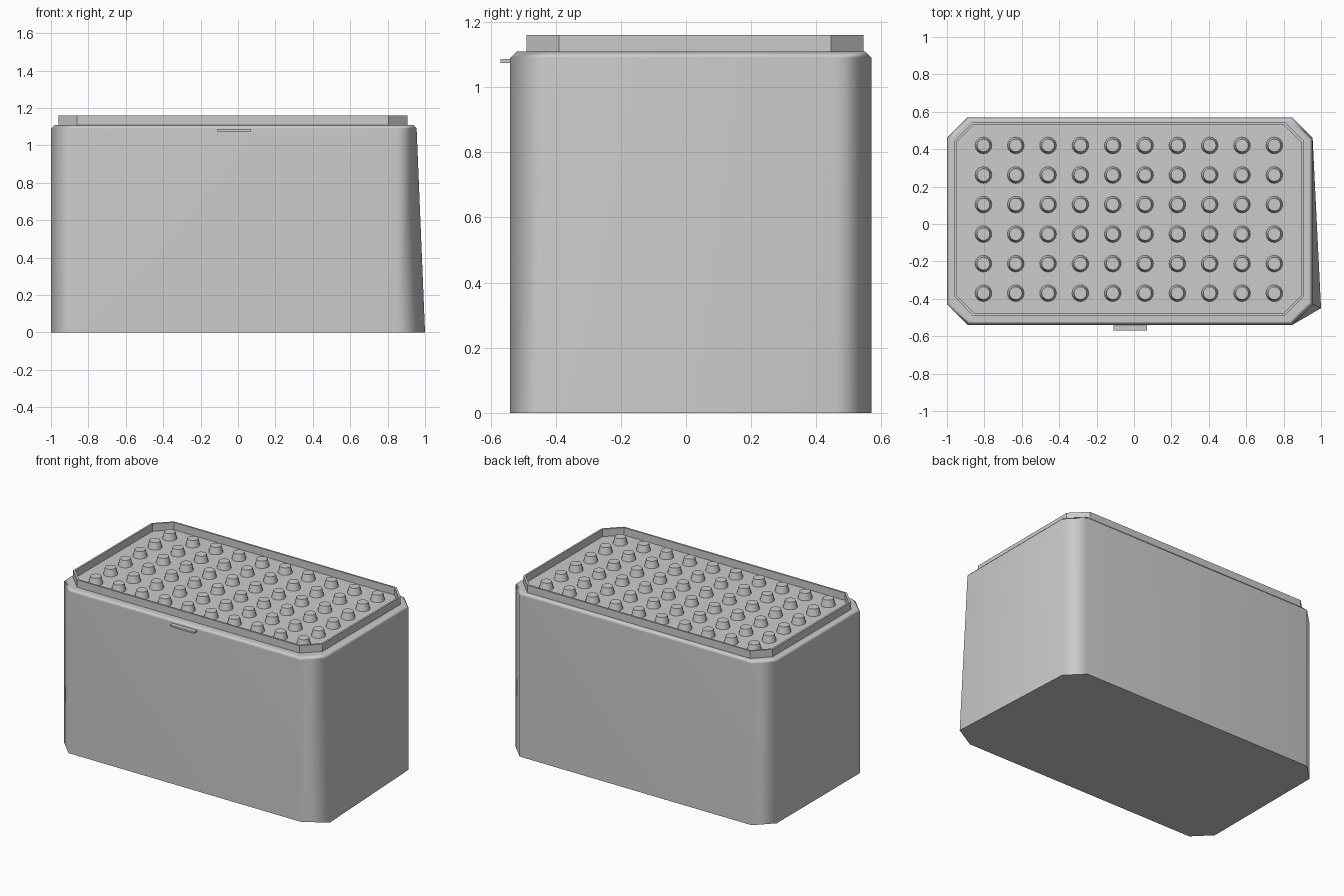
import bpy, bmesh, math

if "Cube" in bpy.data.objects:
    bpy.data.objects.remove(bpy.data.objects["Cube"])


def octagon(x0, x1, y0, y1, c, z):
    """Rectangle with cut corners, counter-clockwise from front left."""
    return [(x0 + c, y0, z), (x1 - c, y0, z), (x1, y0 + c, z), (x1, y1 - c, z),
            (x1 - c, y1, z), (x0 + c, y1, z), (x0, y1 - c, z), (x0, y0 + c, z)]


def loft(name, rings, closed=False):
    """Skin a stack of rings; cap the ends or join last to first."""
    bm = bmesh.new()
    vs = [[bm.verts.new(p) for p in r] for r in rings]
    n = len(vs[0])
    pairs = list(zip(vs, vs[1:])) + ([(vs[-1], vs[0])] if closed else [])
    for a, b in pairs:
        for i in range(n):
            j = (i + 1) % n
            bm.faces.new((a[i], a[j], b[j], b[i]))
    if not closed:
        bm.faces.new(vs[0][::-1])
        bm.faces.new(vs[-1])
    bmesh.ops.recalc_face_normals(bm, faces=bm.faces)
    return finish(name, bm)


def finish(name, bm):
    me = bpy.data.meshes.new(name)
    bm.to_mesh(me)
    bm.free()
    ob = bpy.data.objects.new(name, me)
    bpy.context.collection.objects.link(ob)
    return ob


def smooth(ob, degrees):
    bpy.ops.object.select_all(action='DESELECT')
    ob.select_set(True)
    bpy.context.view_layer.objects.active = ob
    bpy.ops.object.shade_smooth_by_angle(angle=math.radians(degrees))


# Box body with softened top edge; the front right foot flares outward
base = octagon(-1, 0.955, -0.54, 0.57, 0.11, 0)
base[2] = (1.0, -0.45, 0)
body = loft("box_body", [
    base,
    octagon(-1, 0.955, -0.54, 0.57, 0.11, 1.09),
    octagon(-0.98, 0.935, -0.52, 0.55, 0.102, 1.11)])
smooth(body, 55)
body.modifiers.new("weighted", 'WEIGHTED_NORMAL').keep_sharp = True

# Thin raised rim around the top
t = 0.012
outer = (-0.96, 0.905, -0.49, 0.545)
inner = (-0.96 + t, 0.905 - t, -0.49 + t, 0.545 - t)
loft("top_rim", [
    octagon(*outer, 0.1, 1.105), octagon(*outer, 0.1, 1.16),
    octagon(*inner, 0.095, 1.16), octagon(*inner, 0.095, 1.105)], closed=True)

# Grid of tapered studs inside the rim
bm = bmesh.new()
for i in range(10):
    for j in range(6):
        x, y = -0.805 + i * 0.1728, -0.37 + j * 0.158
        made = bmesh.ops.create_cone(bm, cap_ends=True, segments=16,
                                     radius1=0.046, radius2=0.034, depth=0.05)
        bmesh.ops.translate(bm, verts=made["verts"], vec=(x, y, 1.13))
smooth(finish("studs", bm), 40)

# Small flat catch on the front
bm = bmesh.new()
bmesh.ops.create_cube(bm, size=1)
bmesh.ops.scale(bm, verts=bm.verts, vec=(0.18, 0.05, 0.012))
bmesh.ops.translate(bm, verts=bm.verts, vec=(-0.02, -0.545, 1.081))
finish("front_catch", bm)
